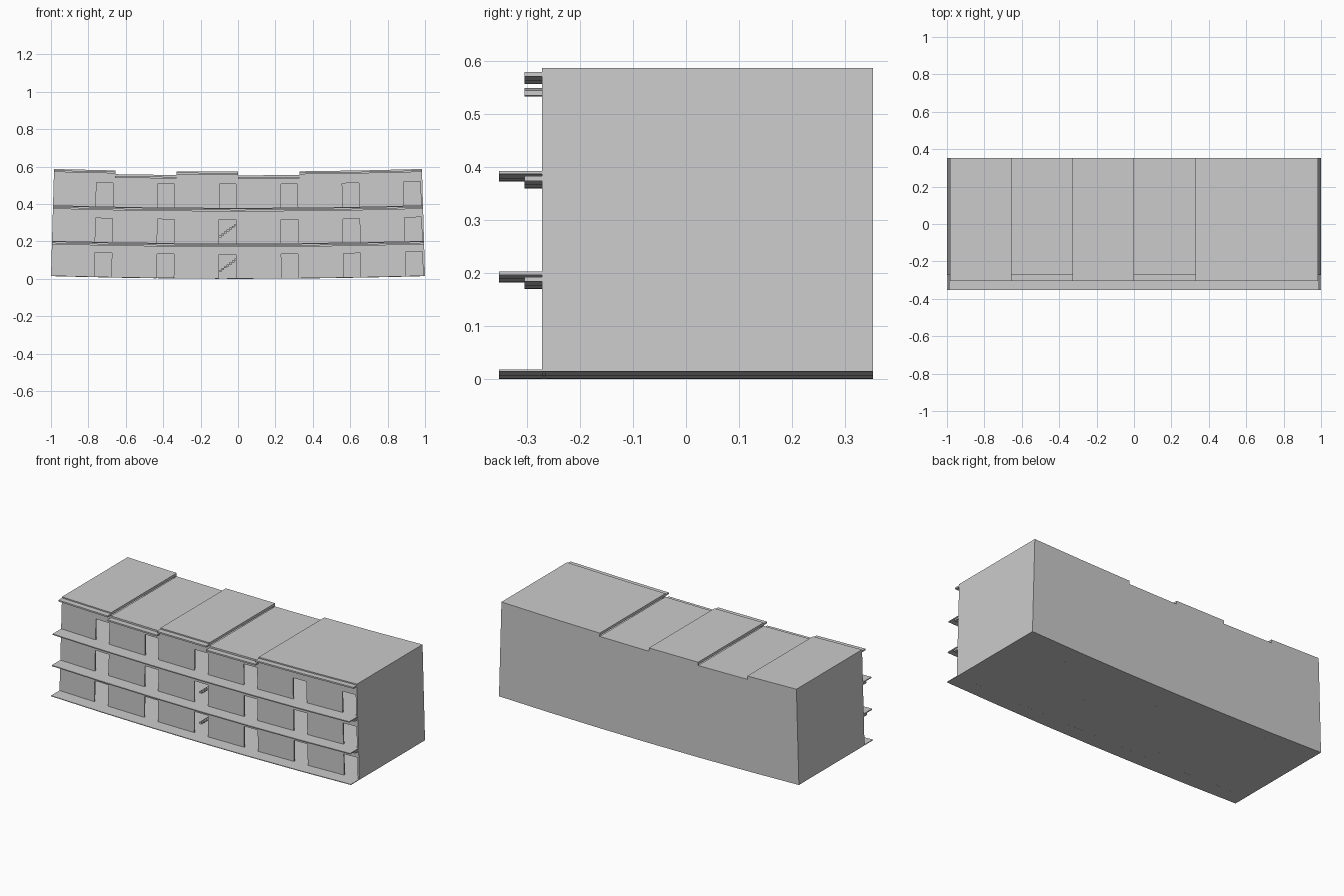
import bpy, bmesh, math

if "Cube" in bpy.data.objects:
    bpy.data.objects.remove(bpy.data.objects["Cube"], do_unlink=True)

R = 35.0                      # radius of the gentle upward bend
U = 1 / 3                     # width of one dwelling
UNITS = [-1 + i * U for i in range(6)]
ROOF = [0.573, 0.553, 0.573, 0.553, 0.573, 0.573]
FLOORS = [0.004, 0.189, 0.379]
DOOR_L, DOOR_R, DOOR_H = 0.232, 0.323, 0.127
FRONT, BACK, EDGE = -0.272, 0.353, -0.353
T = 0.008                     # wall thickness

mat = bpy.data.materials.new("concrete_grey")
mat.use_nodes = True
grey = (0.6, 0.6, 0.6, 1)
mat.diffuse_color = grey
mat.node_tree.nodes["Principled BSDF"].inputs["Base Color"].default_value = grey


def bend(x, y, z):
    a = x / R
    return ((R - z) * math.sin(a), y, R - (R - z) * math.cos(a))


def build(name, boxes):
    """One object from (x0, x1, y0, y1, z0, z1) boxes, bent along its length."""
    bm = bmesh.new()
    for x0, x1, y0, y1, z0, z1 in boxes:
        lo, hi = [[bm.verts.new(bend(x, y, z)) for x, y in
                   ((x0, y0), (x1, y0), (x1, y1), (x0, y1))] for z in (z0, z1)]
        bm.faces.new(lo[::-1])
        bm.faces.new(hi)
        for i in range(4):
            j = (i + 1) % 4
            bm.faces.new((lo[i], lo[j], hi[j], hi[i]))
    me = bpy.data.meshes.new(name)
    bm.to_mesh(me)
    bm.free()
    me.materials.append(mat)
    ob = bpy.data.objects.new(name, me)
    bpy.context.collection.objects.link(ob)


# Floor slabs running out to the access galleries
for n, top in zip(("ground_slab", "first_gallery", "second_gallery"), FLOORS):
    build(n, [(x, x + U, EDGE, BACK - (0 if top < 0.1 else T / 2),
               max(0, top - 0.006), top) for x in UNITS])

# Front walls with a doorway at the right of every dwelling on each floor
front = []
for x, h in zip(UNITS, ROOF):
    front.append((x, x + DOOR_L, FRONT, FRONT + T, 0, h))
    front.append((x + DOOR_R, x + U, FRONT, FRONT + T, 0, h))
    for f, nxt in zip(FLOORS, FLOORS[1:] + [h]):
        front.append((x + DOOR_L, x + DOOR_R, FRONT, FRONT + T, f + DOOR_H, nxt))
build("front_walls", front)

# Rear wall, end walls, party walls and stepped roofs
build("back_wall", [(x, x + U, BACK - T, BACK, 0, h) for x, h in zip(UNITS, ROOF)])
build("end_walls", [(x, x + T, FRONT, BACK, 0, ROOF[0]) for x in (-1, 1 - T)])
build("party_walls", [(x - T / 2, x + T / 2, FRONT + T, BACK - T, 0, 0.545)
                      for x in UNITS[1:]])
build("roofs", [(x, x + U, FRONT, BACK, h - 0.015, h) for x, h in zip(UNITS, ROOF)])

# Ledges under the galleries and along the eaves
ledges = []
for x, h in zip(UNITS, ROOF):
    eave = h - (0.007 if h > 0.56 else 0.01)
    for top in (FLOORS[1] - 0.01, FLOORS[2] - 0.01, eave):
        ledges.append((x, x + U, -0.305, FRONT, top - 0.009, top))
build("ledges", ledges)

# Stairs inside the third dwelling, on the lower two floors
steps = []
for f in FLOORS[:2]:
    for i in range(10):
        x = -0.145 + i * 0.014
        steps.append((x, x + 0.014, -0.16, -0.06, f + i * 0.0105, f + (i + 1) * 0.0105))
build("stairs", steps)
